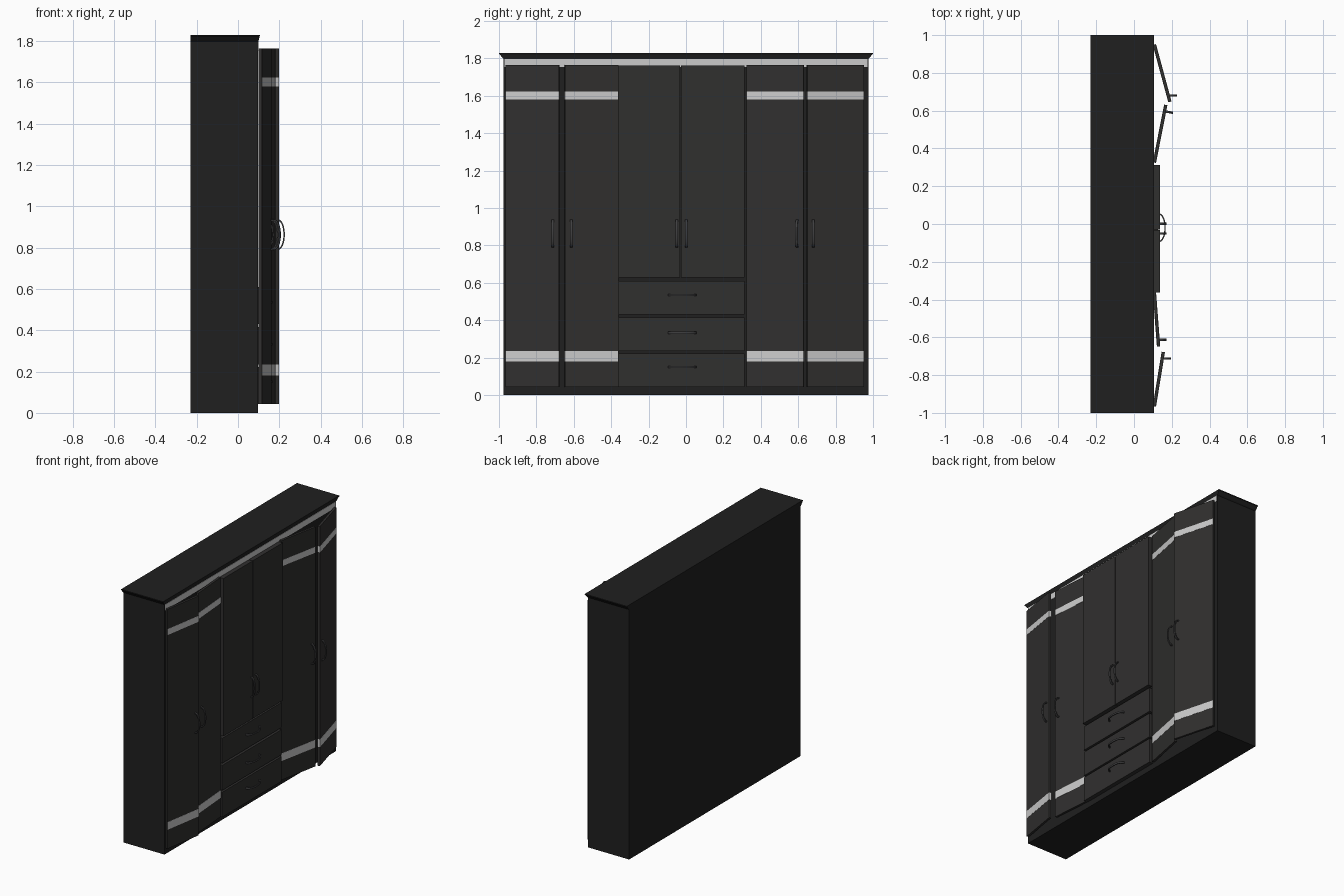
import bpy, bmesh, math
from mathutils import Matrix, Vector

if "Cube" in bpy.data.objects:
    bpy.data.objects.remove(bpy.data.objects["Cube"])


def material(name, c):
    m = bpy.data.materials.new(name)
    m.diffuse_color = (c[0], c[1], c[2], 1)
    m.use_nodes = True
    m.node_tree.nodes["Principled BSDF"].inputs["Base Color"].default_value = m.diffuse_color
    return m


FRAME = material("black_wood", (0.014, 0.014, 0.014))
DARK = material("dark_wood", (0.03, 0.029, 0.028))
PALE = material("pale_trim", (0.62, 0.6, 0.62))
METAL = material("dark_metal", (0.05, 0.05, 0.052))


def finish(name, bm, mat, smooth=False):
    bmesh.ops.recalc_face_normals(bm, faces=bm.faces)
    me = bpy.data.meshes.new(name)
    bm.to_mesh(me)
    bm.free()
    me.materials.append(mat)
    ob = bpy.data.objects.new(name, me)
    bpy.context.collection.objects.link(ob)
    if smooth:
        bpy.ops.object.select_all(action='DESELECT')
        ob.select_set(True)
        bpy.context.view_layer.objects.active = ob
        bpy.ops.object.shade_smooth_by_angle(angle=math.radians(35))
    return ob


def box(name, x, y, z, mat, matrix=Matrix()):
    bm = bmesh.new()
    bmesh.ops.create_cube(bm, size=1)
    size = Matrix.Diagonal((x[1] - x[0], y[1] - y[0], z[1] - z[0], 1))
    mid = Matrix.Translation((sum(x) / 2, sum(y) / 2, sum(z) / 2))
    bm.transform(matrix @ mid @ size)
    return finish(name, bm, mat)


def handle(name, pos, half, depth, yaw=0, roll=0):
    # bow handle: a half-ellipse ribbon in local xz with small feet
    bm = bmesh.new()
    n, t, w = 16, 0.007, 0.006
    rings = []
    for i in range(n + 1):
        a = -math.pi / 2 + math.pi * i / n
        c, s = math.cos(a), math.sin(a)
        o = (depth * max(c, 0) ** 0.8, half * s)
        q = ((depth - t) * max(c, 0) ** 0.8, (half - t) * s)
        rings.append([bm.verts.new((p[0], y, p[1]))
                      for p, y in ((o, -w), (o, w), (q, w), (q, -w))])
    for r0, r1 in zip(rings, rings[1:]):
        for k in range(4):
            bm.faces.new((r0[k], r0[(k + 1) % 4], r1[(k + 1) % 4], r1[k]))
    bm.faces.new(rings[0])
    bm.faces.new(rings[-1])
    bm.transform(Matrix.Translation(pos) @ Matrix.Rotation(yaw, 4, 'Z')
                 @ Matrix.Rotation(roll, 4, 'X'))
    finish(name, bm, METAL, True)


# carcass and pale strip under the cornice
box("carcass", (-0.23, 0.098), (-0.975, 0.975), (0, 1.80), FRAME)
box("top_strip", (0.09, 0.1), (-0.97, 0.97), (1.755, 1.797), PALE)

# cornice flaring at the front and both ends, flush at the back
bm = bmesh.new()
rings = []
for f, z in ((0.0, 1.797), (0.007, 1.803), (0.021, 1.822), (0.025, 1.824), (0.025, 1.83)):
    xf, yf = 0.098 + f * 0.3, 0.975 + f
    rings.append([bm.verts.new(p) for p in
                  ((-0.23, -yf, z), (xf, -yf, z), (xf, yf, z), (-0.23, yf, z))])
for r0, r1 in zip(rings, rings[1:]):
    for k in range(4):
        bm.faces.new((r0[k], r0[(k + 1) % 4], r1[(k + 1) % 4], r1[k]))
bm.faces.new(rings[0])
bm.faces.new(rings[-1])
finish("cornice", bm, FRAME)

# tall side doors, ajar: hinge point, free edge, handle yaw
side_doors = (
    ((0.108, -0.965), (0.155, -0.678), 0),
    ((0.108, -0.362), (0.13, -0.648), 0),
    ((0.108, 0.325), (0.168, 0.63), -0.19),
    ((0.108, 0.95), (0.19, 0.647), 0),
)
for i, (h, f, yaw) in enumerate(side_doors):
    d = Vector(f) - Vector(h)
    length = d.length
    m = Matrix.Translation((h[0], h[1], 0)) @ Matrix.Rotation(math.atan2(d.y, d.x), 4, 'Z')
    box(f"side_door_{i}", (0, length), (-0.008, 0.008), (0.043, 1.765), DARK, m)
    for k, z in enumerate(((0.18, 0.235), (1.58, 1.623))):
        box(f"door_band_{i}_{k}", (0.001, length + 0.0005), (-0.009, 0.009), z, PALE, m)
    p = Vector(h) + d * (1 - 0.035 / length)
    handle(f"side_handle_{i}", (p.x + 0.006, p.y, 0.863), 0.075, 0.04, yaw)

# centre doors
for i, (y0, y1, hy) in enumerate(((-0.362, -0.033, -0.05), (-0.028, 0.312, 0.001))):
    box(f"centre_door_{i}", (0.106, 0.138), (y0, y1), (0.628, 1.762), DARK)
    handle(f"centre_handle_{i}", (0.136, hy, 0.863), 0.075, 0.036)

# drawers
for i, (z0, z1, hz) in enumerate(((0.043, 0.222, 0.15), (0.235, 0.415, 0.333), (0.43, 0.61, 0.535))):
    box(f"drawer_{i}", (0.09, 0.128), (-0.362, 0.312), (z0, z1), DARK)
    handle(f"drawer_handle_{i}", (0.126, -0.02, hz), 0.077, 0.042, 0, math.pi / 2)
